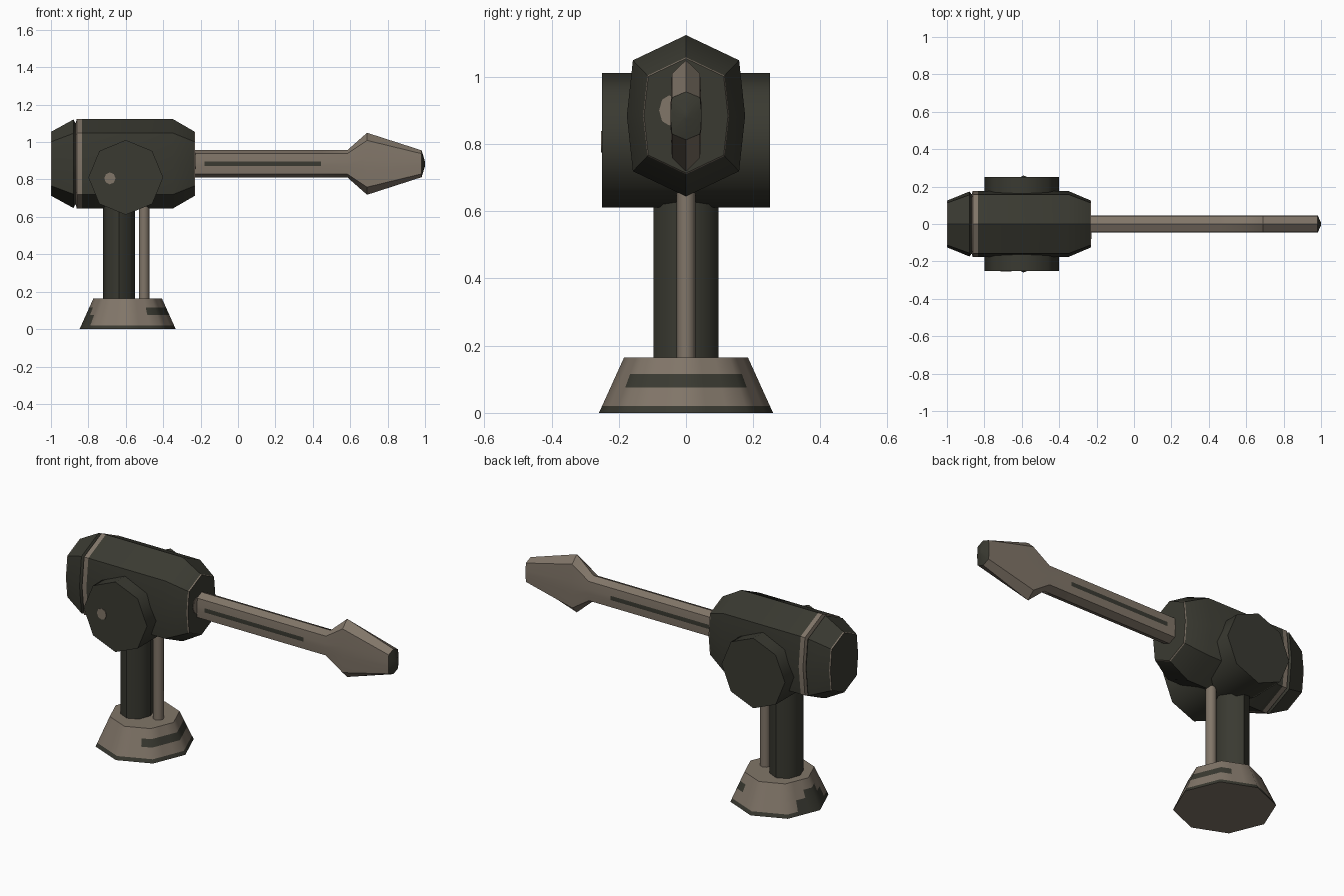
import bpy, bmesh, math
from mathutils import Vector

if "Cube" in bpy.data.objects:
    bpy.data.objects.remove(bpy.data.objects["Cube"])


def material(name, rgb):
    m = bpy.data.materials.new(name)
    m.diffuse_color = (*rgb, 1)
    m.use_nodes = True
    m.node_tree.nodes["Principled BSDF"].inputs["Base Color"].default_value = m.diffuse_color
    return m


MATS = [material("dark olive metal", (0.042, 0.042, 0.031)),
        material("worn tan metal", (0.22, 0.18, 0.14))]
DARK, TAN = 0, 1


def octagon(ru, rv, split=1):
    """Eight-sided section with corners on the axes; edges may be split."""
    c = [Vector((ru * math.cos(i * math.pi / 4), rv * math.sin(i * math.pi / 4)))
         for i in range(8)]
    return [c[i].lerp(c[(i + 1) % 8], k / split) for i in range(8) for k in range(split)]


def mirrored(half):
    """Complete a section from its +u half, listed from top to bottom."""
    return half + [(-u, v) for u, v in reversed(half) if u > 0]


def loft(name, axis, origin, section, stations, mats, caps=(DARK, DARK), rule=None):
    """Sweep a section along an axis; stations are (position, u scale, v scale)."""
    place = {'x': lambda t, u, v: (t, u, v),
             'y': lambda t, u, v: (u, t, v),
             'z': lambda t, u, v: (u, v, t)}[axis]
    o = Vector(origin)
    bm = bmesh.new()
    rings = [[bm.verts.new(o + Vector(place(t, u * su, v * sv))) for u, v in section]
             for t, su, sv in stations]
    n = len(section)
    for k in range(len(rings) - 1):
        a, b = rings[k], rings[k + 1]
        for i in range(n):
            j = (i + 1) % n
            f = bm.faces.new((a[i], a[j], b[j], b[i]))
            f.material_index = mats[k]
            if rule:
                new = rule(f.calc_center_median() - o)
                if new is not None:
                    f.material_index = new
    for ring, m in ((rings[0], caps[0]), (rings[-1], caps[1])):
        bm.faces.new(ring).material_index = m
    bmesh.ops.recalc_face_normals(bm, faces=bm.faces)
    me = bpy.data.meshes.new(name)
    bm.to_mesh(me)
    bm.free()
    for m in MATS:
        me.materials.append(m)
    ob = bpy.data.objects.new(name, me)
    bpy.context.collection.objects.link(ob)
    bpy.ops.object.select_all(action='DESELECT')
    ob.select_set(True)
    bpy.context.view_layer.objects.active = ob
    bpy.ops.object.shade_smooth_by_angle(angle=math.radians(46 if axis != 'x' else 35))
    return ob


# Barrel housing with rear cap, groove and worn rims
barrel = mirrored([(0, .24), (.158, .165), (.176, 0), (.158, -.165), (0, -.24)])
loft("barrel_housing", 'x', (0, 0, .884), barrel,
     [(t, s, s) for t, s in ((-1, .71), (-.994, .725), (-.88, .985), (-.868, .9),
                             (-.862, 1), (-.835, 1), (-.35, 1), (-.236, .725), (-.23, .71))],
     [TAN, DARK, DARK, TAN, TAN, DARK, DARK, TAN])

# Ram: shaft with dark side slots, spade head and blunt dark tip
ram = mirrored([(0, .073), (.042, .055), (.046, .012), (.046, -.012), (.042, -.055), (0, -.073)])


def slot_rule(p):
    return DARK if -.18 < p.x < .445 and abs(p.z) < .005 else None


loft("ram", 'x', (0, 0, .884), ram,
     [(-.3, 1, 1), (-.18, 1, 1), (.445, 1, 1), (.585, 1, 1), (.69, 1, 2.27),
      (.982, 1, .98), (1, .15, .15)],
     [TAN] * 5 + [DARK], rule=slot_rule)

# Pivot drum running through the barrel
loft("pivot_drum", 'y', (-.6, 0, .811), octagon(.2, .2), [(-.25, 1, 1), (.25, 1, 1)], [DARK])

# Support column and the thin rod beside it
loft("support_column", 'z', (-.636, 0, 0), octagon(.085, .096), [(.15, 1, 1), (.72, 1, 1)], [DARK])
loft("support_rod", 'z', (-.502, 0, 0), octagon(.028, .028), [(.15, 1, 1), (.72, 1, 1)], [TAN])


# Flared base with a dark foot, a front slot and a worn rear corner
def base_rule(p):
    if .075 < p.z < .115 and p.x > .1:
        return DARK
    if p.z < .115 and p.x < -.185:
        return DARK
    return None


loft("base", 'z', (-.59, 0, 0), octagon(.257, .259, 3),
     [(z, 1 - z * 1.75, 1 - z * 1.75) for z in (0, .02, .075, .115, .165)],
     [DARK, TAN, TAN, TAN], caps=(TAN, TAN), rule=base_rule)

# Worn spots: thin plates on the drum face and the barrel mouth
loft("drum_spot", 'y', (-.685, -.25, .806), octagon(.03, .032),
     [(-.003, 1, 1), (.003, 1, 1)], [TAN], caps=(TAN, TAN))
loft("mouth_spot", 'x', (-.23, -.05, .9), octagon(.03, .045),
     [(-.003, 1, 1), (.003, 1, 1)], [TAN], caps=(TAN, TAN))
